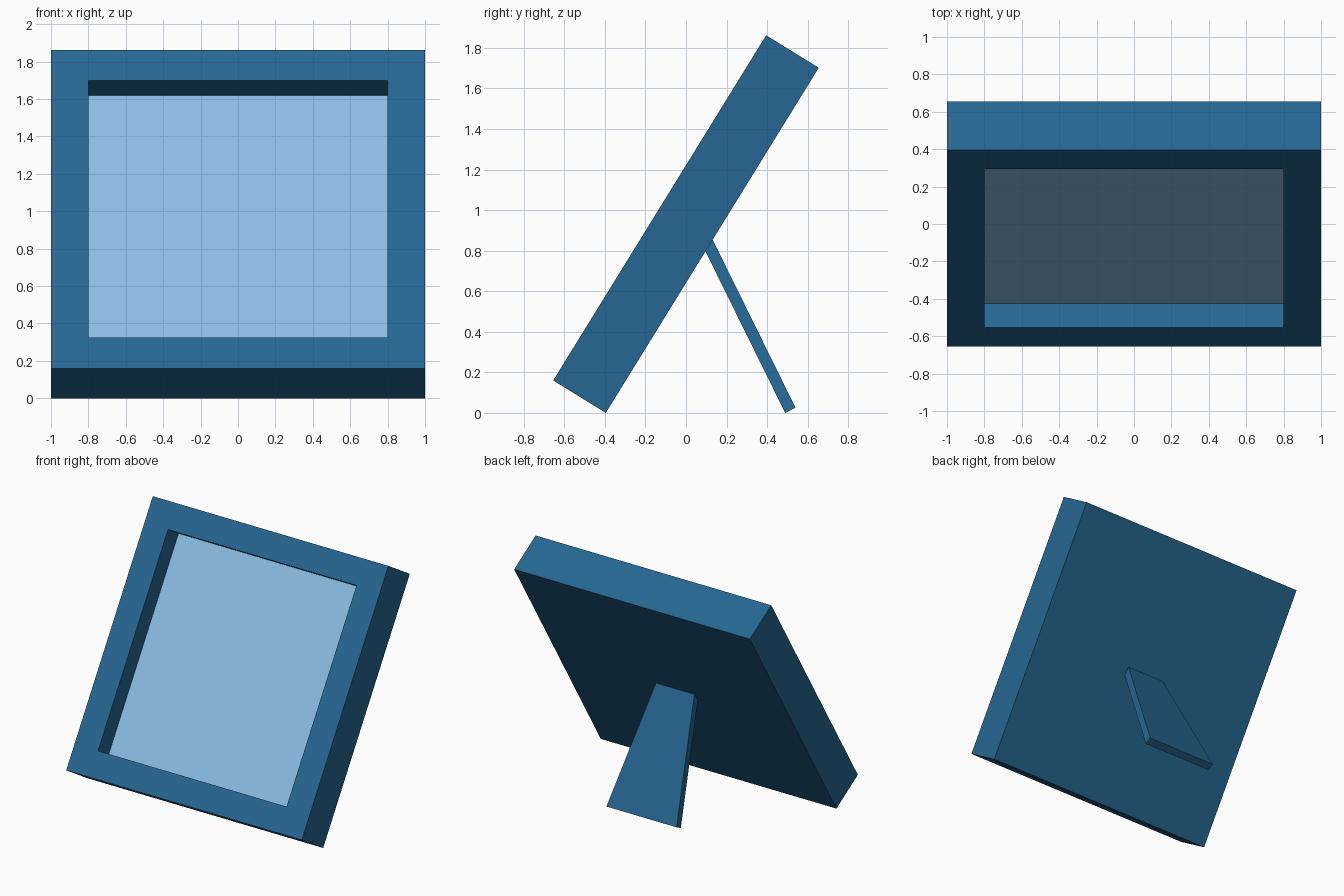
import bpy, bmesh
from mathutils import Vector

if "Cube" in bpy.data.objects:
    bpy.data.objects.remove(bpy.data.objects["Cube"])


def material(name, rgb):
    # sRGB 0-255 to linear diffuse colour
    lin = [((c / 255 + 0.055) / 1.055) ** 2.4 for c in rgb]
    m = bpy.data.materials.new(name)
    m.diffuse_color = (*lin, 1.0)
    m.use_nodes = True
    m.node_tree.nodes["Principled BSDF"].inputs["Base Color"].default_value = m.diffuse_color
    return m


frame_blue = material("frame_blue", (38, 103, 147))
picture_blue = material("picture_light_blue", (139, 190, 228))

# Axes of the leaning frame
UP = Vector((0, 1.05, 1.702)).normalized()
BACK = Vector((0, UP.z, -UP.y))
ORIGIN = Vector((0, -0.655, 0.16))   # lower front edge
HEIGHT, THICK, DEPTH = 2.0, 0.305, 0.15
BORDER_X, BORDER_V = 0.2, 0.193


def place(x, v, d):
    return Vector((x, 0, 0)) + ORIGIN + UP * v + BACK * d


def finish(name, bm, mat):
    bmesh.ops.recalc_face_normals(bm, faces=bm.faces)
    mesh = bpy.data.meshes.new(name)
    bm.to_mesh(mesh)
    bm.free()
    mesh.materials.append(mat)
    obj = bpy.data.objects.new(name, mesh)
    bpy.context.collection.objects.link(obj)
    return obj


def rect(bm, hx, v0, v1, d):
    return [bm.verts.new(place(x, v, d))
            for x, v in ((-hx, v0), (hx, v0), (hx, v1), (-hx, v1))]


# Frame: nested rectangles bridged from the back, round the front, into the recess
bm = bmesh.new()
HX = 1 - BORDER_X
loops = [rect(bm, 1, 0, HEIGHT, THICK),
         rect(bm, 1, 0, HEIGHT, 0),
         rect(bm, HX, BORDER_V, HEIGHT - BORDER_V, 0),
         rect(bm, HX, BORDER_V, HEIGHT - BORDER_V, DEPTH)]
for a, b in zip(loops, loops[1:]):
    for i in range(4):
        j = (i + 1) % 4
        bm.faces.new((a[i], a[j], b[j], b[i]))
bm.faces.new(loops[0])
bm.faces.new(loops[-1])
frame = finish("frame", bm, frame_blue)

# Picture: the recessed face of the frame
frame.data.materials.append(picture_blue)
frame.data.polygons[len(frame.data.polygons) - 1].material_index = 1

# Stand: tapered plate leaning against the back
bm = bmesh.new()
ends = []
for half, profile in ((0.162, ((0.077, 0.835), (0.128, 0.861))),
                      (0.298, ((0.489, 0.0), (0.54, 0.026)))):
    (y0, z0), (y1, z1) = profile
    ends.append([bm.verts.new(p) for p in
                 ((-half, y0, z0), (half, y0, z0), (half, y1, z1), (-half, y1, z1))])
top, foot = ends
for i in range(4):
    j = (i + 1) % 4
    bm.faces.new((top[i], top[j], foot[j], foot[i]))
bm.faces.new(top)
bm.faces.new(foot)
finish("back_stand", bm, frame_blue)
